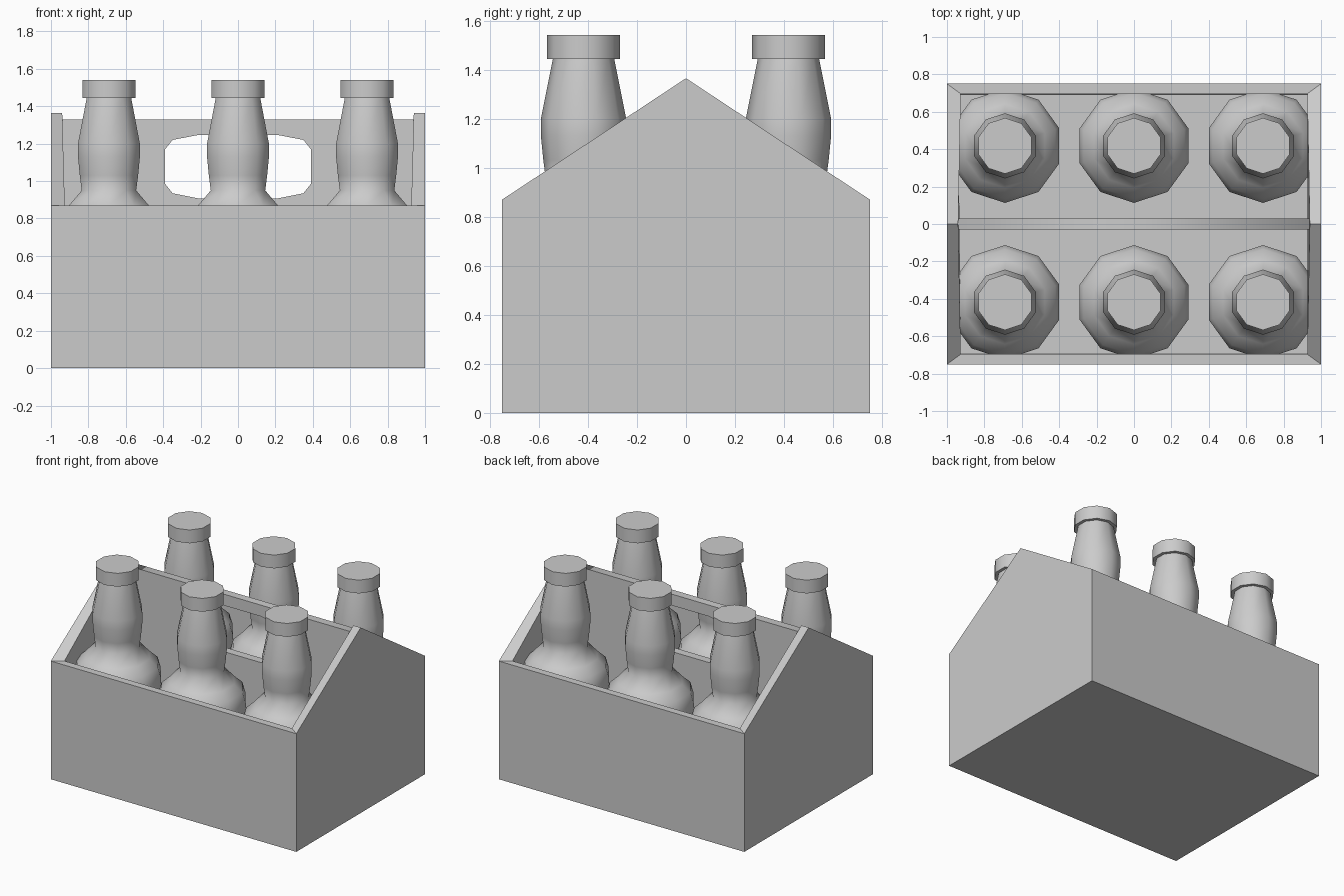
import bpy, bmesh, math

if "Cube" in bpy.data.objects:
    bpy.data.objects.remove(bpy.data.objects["Cube"])

W, D, H, PEAK, T = 1.0, 0.75, 0.87, 1.365, 0.06


def add_object(name, mesh):
    ob = bpy.data.objects.new(name, mesh)
    bpy.context.collection.objects.link(ob)
    return ob


# Open carrier box with gabled ends, given thickness inwards
bm = bmesh.new()
ends = []
for x in (-W, W):
    outline = [(-D, 0), (D, 0), (D, H), (0, PEAK), (-D, H)]
    ends.append([bm.verts.new((x, y, z)) for y, z in outline])
left, right = ends
bm.faces.new(left)
bm.faces.new(right)
for a, b in ((0, 1), (1, 2), (4, 0)):          # floor, back wall, front wall
    bm.faces.new((left[a], left[b], right[b], right[a]))
bmesh.ops.recalc_face_normals(bm, faces=bm.faces)
# make sure the floor faces down so that the thickness goes inwards
floor = min(bm.faces, key=lambda f: f.calc_center_median().z)
if floor.normal.z > 0:
    bmesh.ops.reverse_faces(bm, faces=bm.faces)
me = bpy.data.meshes.new("carrier_box")
bm.to_mesh(me)
bm.free()
box = add_object("carrier_box", me)
solid = box.modifiers.new("thickness", 'SOLIDIFY')
solid.thickness = T
solid.offset = -1
solid.use_even_offset = True


# Middle divider with a rounded hand hole
def closed_spline(curve, pts):
    s = curve.splines.new('POLY')
    s.points.add(len(pts) - 1)
    for p, (x, z) in zip(s.points, pts):
        p.co = (x, z, 0, 1)
    s.use_cyclic_u = True


cu = bpy.data.curves.new("handle_divider_curve", 'CURVE')
cu.dimensions = '2D'
cu.fill_mode = 'BOTH'
cu.extrude = 0.03
xi = W - T
closed_spline(cu, [(-xi, 0.03), (xi, 0.03), (xi, 1.33), (-xi, 1.33)])
upper = [(0.39, 1.17), (0.35, 1.22), (0.21, 1.247)]
lower = [(0.21, 0.907), (0.35, 0.935), (0.39, 0.985)]
half = lower + upper
closed_spline(cu, half + [(-x, z) for x, z in reversed(half)])
helper = add_object("handle_divider_helper", cu)
me = bpy.data.meshes.new_from_object(
    helper.evaluated_get(bpy.context.evaluated_depsgraph_get()))
bpy.data.objects.remove(helper)
divider = add_object("handle_divider", me)
divider.rotation_euler.x = math.pi / 2


# Ten-sided turned shapes, with a corner pointing to the front
def lathe(name, profile, sides=10):
    bm = bmesh.new()
    rings = []
    for r, z in profile:
        angles = [math.tau * i / sides - math.pi / 2 for i in range(sides)]
        rings.append([bm.verts.new((r * math.cos(a), r * math.sin(a), z)) for a in angles])
    for lo, hi in zip(rings, rings[1:]):
        for i in range(sides):
            j = (i + 1) % sides
            bm.faces.new((lo[i], lo[j], hi[j], hi[i]))
    bm.faces.new(rings[0][::-1])
    bm.faces.new(rings[-1])
    mesh = bpy.data.meshes.new(name)
    bm.to_mesh(mesh)
    bm.free()
    mesh.shade_smooth()
    mesh.set_sharp_from_angle(angle=math.radians(50))
    return mesh


bottle = lathe("bottle", [(0.305, 0.01), (0.305, 0.74), (0.283, 0.815), (0.224, 0.87),
                          (0.153, 0.95), (0.164, 1.03), (0.174, 1.13), (0.174, 1.2),
                          (0.125, 1.445)])
cap = lathe("bottle_cap", [(0.149, 1.443), (0.149, 1.541)])

# Two rows of three bottles
for x in (-0.69, 0, 0.69):
    for y in (-0.418, 0.418):
        for name, mesh in (("bottle", bottle), ("bottle_cap", cap)):
            add_object(name, mesh).location = (x, y, 0)
